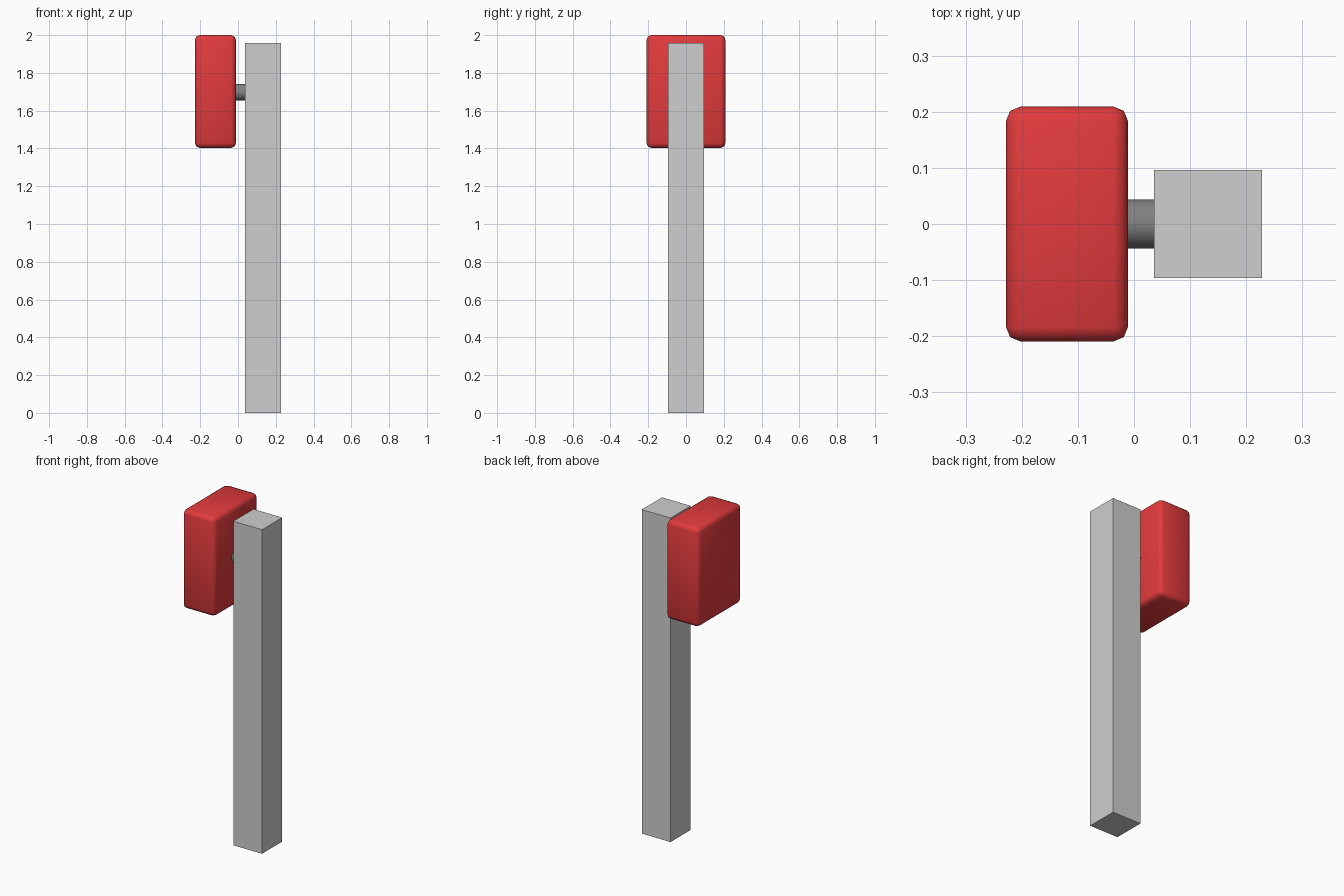
import bpy, math

if "Cube" in bpy.data.objects:
    bpy.data.objects.remove(bpy.data.objects["Cube"])


def material(name, rgb):
    m = bpy.data.materials.new(name)
    m.diffuse_color = (*rgb, 1)
    m.use_nodes = True
    m.node_tree.nodes["Principled BSDF"].inputs["Base Color"].default_value = m.diffuse_color
    return m


red = material("red", (0.76, 0.043, 0.046))
light_gray = material("light gray", (0.62, 0.62, 0.62))
dark_gray = material("dark gray", (0.22, 0.22, 0.22))


def box(name, lo, hi, mat):
    bpy.ops.mesh.primitive_cube_add(size=1, location=[(a + b) / 2 for a, b in zip(lo, hi)])
    o = bpy.context.object
    o.name = name
    o.scale = [b - a for a, b in zip(lo, hi)]
    bpy.ops.object.transform_apply(location=False, rotation=False, scale=True)
    o.data.materials.append(mat)
    return o


# square post
box("post", (0.036, -0.096, 0), (0.228, 0.096, 1.957), light_gray)

# rounded housing, fully smooth shaded
housing = box("housing", (-0.228, -0.209, 1.403), (-0.011, 0.209, 2.0), red)
bevel = housing.modifiers.new("rounded edges", 'BEVEL')
bevel.width = 0.025
bevel.segments = 2
bevel.harden_normals = False
bpy.ops.object.modifier_apply(modifier=bevel.name)
bpy.ops.object.shade_smooth()

# short connecting rod between housing and post
bpy.ops.mesh.primitive_cylinder_add(vertices=32, radius=0.044, depth=0.07,
                                    location=(0.0125, 0, 1.698),
                                    rotation=(0, math.pi / 2, 0))
rod = bpy.context.object
rod.name = "connecting_rod"
rod.data.materials.append(dark_gray)
bpy.ops.object.shade_smooth_by_angle(angle=math.radians(40))
